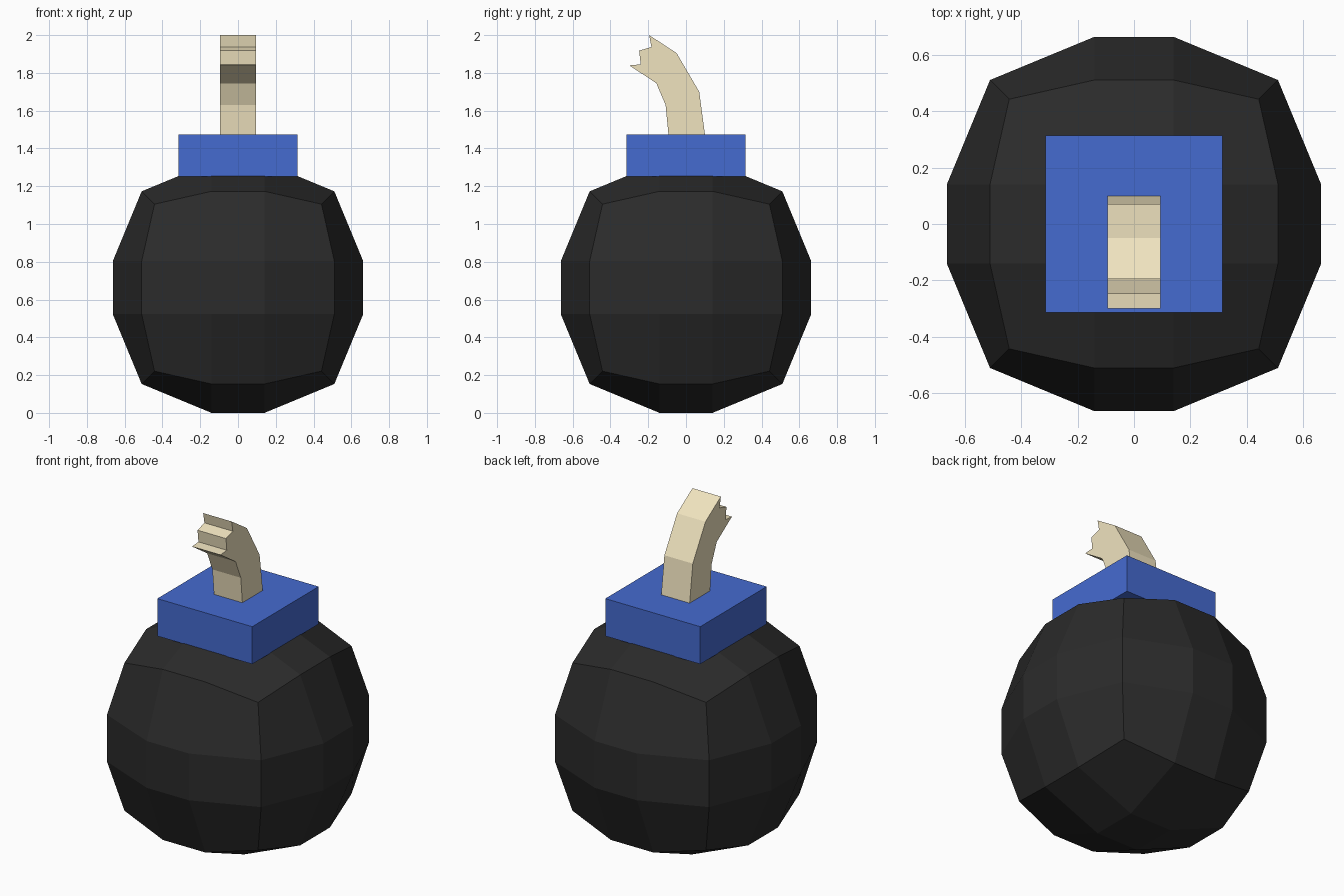
import bpy
import bmesh

if "Cube" in bpy.data.objects:
    bpy.data.objects.remove(bpy.data.objects["Cube"])


def paint(name, colour):
    mat = bpy.data.materials.new(name)
    mat.diffuse_color = (*colour, 1)
    mat.use_nodes = True
    mat.node_tree.nodes["Principled BSDF"].inputs["Base Color"].default_value = mat.diffuse_color
    return mat


def finish(bm, name, mat):
    bmesh.ops.recalc_face_normals(bm, faces=bm.faces)
    mesh = bpy.data.meshes.new(name)
    bm.to_mesh(mesh)
    bm.free()
    mesh.materials.append(mat)
    obj = bpy.data.objects.new(name, mesh)
    bpy.context.collection.objects.link(obj)
    return obj


black = paint("black", (0.024, 0.024, 0.024))
blue = paint("blue", (0.06, 0.145, 0.63))
cream = paint("cream", (0.87, 0.77, 0.52))

# Round body: a 3x3 subdivided cube, each vertex type pushed onto the ball
bm = bmesh.new()
bmesh.ops.create_cube(bm, size=2)
bmesh.ops.subdivide_edges(bm, edges=bm.edges[:], cuts=2, use_grid_fill=True)
INNER = 0.14
OUTER = {1: 0.663, 2: 0.51, 3: 0.442}   # face, edge and corner vertices
for v in bm.verts:
    extremes = sum(abs(c) > 0.9 for c in v.co)
    for i in range(3):
        size = OUTER[extremes] if abs(v.co[i]) > 0.9 else INNER
        v.co[i] = size if v.co[i] > 0 else -size
body = finish(bm, "body", black)
body.location.z = 0.663

# Square collar
bm = bmesh.new()
bmesh.ops.create_cube(bm, size=1)
bmesh.ops.scale(bm, vec=(0.628, 0.628, 0.224), verts=bm.verts)
collar = finish(bm, "collar", blue)
collar.location.z = 1.363

# Bent fuse with a frayed tip: side profile (y, z) extruded across x
profile = [(-0.093, 1.475), (0.1, 1.475), (0.07, 1.70), (-0.05, 1.905),
           (-0.195, 2.0), (-0.183, 1.937), (-0.248, 1.918), (-0.24, 1.845),
           (-0.30, 1.84), (-0.157, 1.745), (-0.108, 1.63)]
HALF = 0.094
bm = bmesh.new()
side = bm.faces.new([bm.verts.new((-HALF, y, z)) for y, z in profile])
ext = bmesh.ops.extrude_face_region(bm, geom=[side], use_keep_orig=True)
moved = [g for g in ext["geom"] if isinstance(g, bmesh.types.BMVert)]
bmesh.ops.translate(bm, vec=(2 * HALF, 0, 0), verts=moved)
fuse = finish(bm, "fuse", cream)
